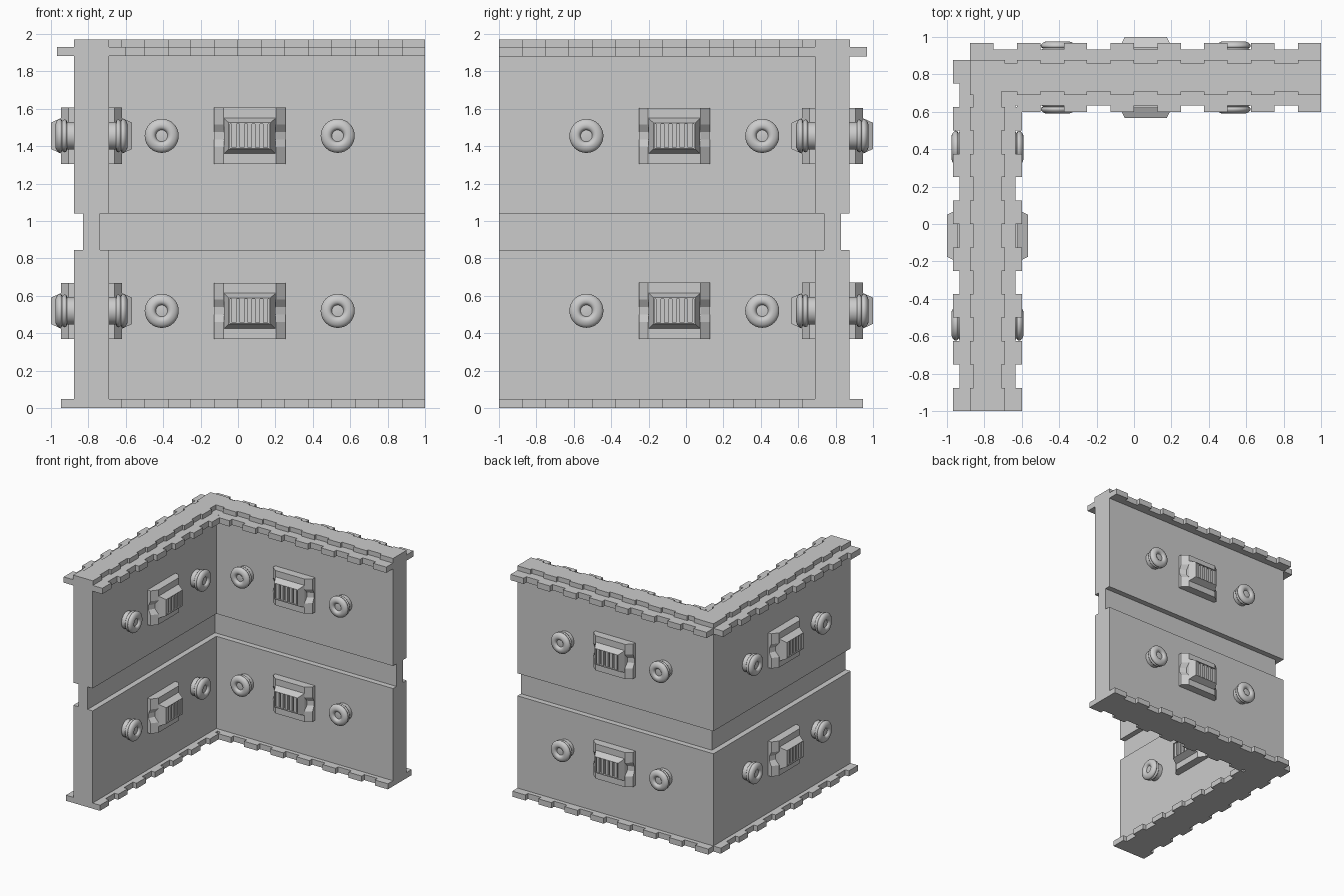
import bpy, bmesh, math
from mathutils import Matrix, Vector

if "Cube" in bpy.data.objects:
    bpy.data.objects.remove(bpy.data.objects["Cube"])

HALF = 0.9375          # half length of one wall arm
FACE = 0.0925          # half thickness of the wall
# each arm is modelled along local x, then placed twice to make the corner
ARMS = [("back", Matrix.Translation((0.0625, 0.7825, 0))),
        ("left", Matrix.Translation((-0.7825, -0.0625, 0)) @ Matrix.Rotation(-math.pi / 2, 4, 'Z'))]


def to_mesh(bm, name):
    bmesh.ops.recalc_face_normals(bm, faces=bm.faces)
    me = bpy.data.meshes.new(name)
    bm.to_mesh(me)
    bm.free()
    return me


def place(me, name, matrix):
    ob = bpy.data.objects.new(name, me)
    bpy.context.collection.objects.link(ob)
    ob.matrix_world = matrix
    return ob


def add_box(bm, x0, x1, y0, y1, z0, z1):
    m = Matrix.Translation(((x0 + x1) / 2, (y0 + y1) / 2, (z0 + z1) / 2))
    bmesh.ops.create_cube(bm, size=1, matrix=m @ Matrix.Diagonal((x1 - x0, y1 - y0, z1 - z0, 1)))


def loft(bm, rings):
    """Skin a list of equal length closed rings and cap both ends."""
    rings = [[bm.verts.new(p) for p in r] for r in rings]
    n = len(rings[0])
    for a, b in zip(rings, rings[1:]):
        for i in range(n):
            bm.faces.new((a[i], a[(i + 1) % n], b[(i + 1) % n], b[i]))
    bm.faces.new(rings[0])
    return bm.faces.new(rings[-1])


def toothed_strip(name, tab, notch, z0, z1):
    """Slab along x whose two long edges alternate between tab and notch."""
    step = 2 * HALF / 15
    edge = []
    for i in range(15):
        d = tab if i % 2 == 0 else notch
        edge += [(-HALF + i * step, d), (-HALF + (i + 1) * step, d)]
    outline = edge + [(x, -y) for x, y in reversed(edge)]
    bm = bmesh.new()
    loft(bm, [[(x, y, z) for x, y in outline] for z in (z0, z1)])
    return to_mesh(bm, name)


def bracket_mesh():
    """Plate with sloped sides whose middle dips behind the grille."""
    bm = bmesh.new()
    rings = []
    for z, edge, top in ((-.15, .03, .07), (-.06, .03, .07), (-.02, .012, .035),
                         (.02, .012, .035), (.06, .03, .07), (.15, .03, .07)):
        rings.append([(-.19, -.01, z), (-.19, edge, z), (-.14, top, z),
                      (.14, top, z), (.19, edge, z), (.19, -.01, z)])
    loft(bm, rings)
    return to_mesh(bm, "bracket")


def grille_mesh():
    """Tapered box with a recessed face and upright slats."""
    bm = bmesh.new()
    rings = []
    for w, h, d in ((.138, .095, .03), (.138, .095, .07), (.112, .07, .125)):
        rings.append([(-w, d, -h), (w, d, -h), (w, d, h), (-w, d, h)])
    front = loft(bm, rings)
    bmesh.ops.recalc_face_normals(bm, faces=bm.faces)
    bmesh.ops.inset_region(bm, faces=[front], thickness=.008)
    ext = bmesh.ops.extrude_discrete_faces(bm, faces=[front])
    for v in ext['faces'][0].verts:
        v.co.y -= .025
    for i in range(5):
        x = (i - 2) * .042
        add_box(bm, x - .013, x + .013, .095, .12, -.063, .063)
    return to_mesh(bm, "grille")


def bolt_mesh():
    """Lathe of a round stud with a grooved rim and a dimple."""
    profile = [(.074, -.01), (.074, .038), (.084, .042), (.088, .05), (.084, .06),
               (.078, .064), (.088, .068), (.091, .076), (.087, .086), (.076, .095),
               (.06, .101), (.045, .1), (.035, .092), (.031, .082), (.015, .084)]
    bm = bmesh.new()
    n = 32
    loft(bm, [[(r * math.cos(math.tau * i / n), h, r * math.sin(math.tau * i / n))
               for i in range(n)] for r, h in profile])
    me = to_mesh(bm, "bolt")
    me.shade_smooth()
    me.set_sharp_from_angle(angle=math.radians(50))
    return me


# wall: narrow core showing as a groove, and two thick blocks
bm = bmesh.new()
add_box(bm, -HALF + .0475, HALF, -.045, .045, .80, 1.08)
core = to_mesh(bm, "core")
bm = bmesh.new()
add_box(bm, -HALF, HALF, -FACE, FACE, .03, .845)
lower = to_mesh(bm, "lower_block")
bm = bmesh.new()
add_box(bm, -HALF, HALF, -FACE, FACE, 1.04, 1.92)
upper = to_mesh(bm, "upper_block")

parts = [core, lower, upper,
         toothed_strip("base_trim", .163, .128, 0, .048),
         toothed_strip("top_trim", .185, .15, 1.88, 1.93),
         toothed_strip("cap_strip", .094, .075, 1.92, 1.97)]
bracket, grille, bolt = bracket_mesh(), grille_mesh(), bolt_mesh()

for arm, m in ARMS:
    for me in parts:
        place(me, arm + "_" + me.name, m)
    # fittings on both faces of both blocks
    for side in (0, math.pi):
        turn = m @ Matrix.Rotation(side, 4, 'Z')
        for z in (.52, 1.455):
            spot = turn @ Matrix.Translation((0, FACE, z))
            place(bracket, arm + "_bracket", spot)
            place(grille, arm + "_grille", spot)
            for x in (-.47, .47):
                place(bolt, arm + "_bolt", spot @ Matrix.Translation((x, 0, 0)))
